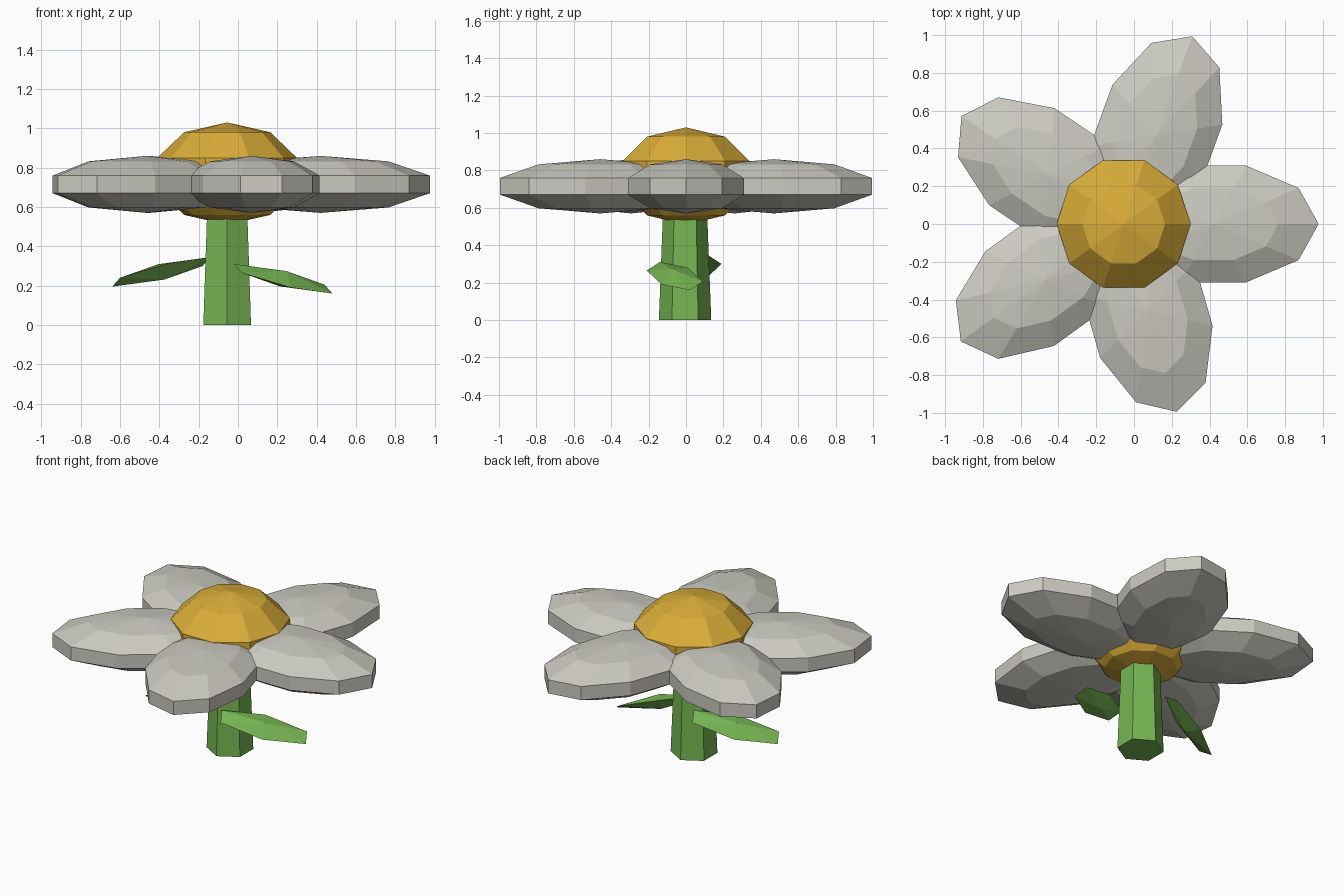
import bpy, bmesh
from math import radians, cos, sin
from mathutils import Matrix, Vector

if "Cube" in bpy.data.objects:
    bpy.data.objects.remove(bpy.data.objects["Cube"])


def material(name, color):
    m = bpy.data.materials.new(name)
    m.diffuse_color = (*color, 1)
    m.use_nodes = True
    m.node_tree.nodes["Principled BSDF"].inputs["Base Color"].default_value = m.diffuse_color
    return m


WHITE = material("petal_white", (0.60, 0.59, 0.53))
YELLOW = material("center_yellow", (0.70, 0.42, 0.04))
GREEN = material("leaf_green", (0.18, 0.46, 0.085))


def finish(name, bm, mat):
    bmesh.ops.recalc_face_normals(bm, faces=bm.faces)
    mesh = bpy.data.meshes.new(name)
    bm.to_mesh(mesh)
    bm.free()
    mesh.materials.append(mat)
    ob = bpy.data.objects.new(name, mesh)
    bpy.context.collection.objects.link(ob)
    return ob


def faceted_blob(name, center, radii, angle, mat):
    """Ten-sided, five-ring ellipsoid with a flat side facing its heading."""
    bm = bmesh.new()
    bmesh.ops.create_uvsphere(bm, u_segments=10, v_segments=5, radius=1)
    place = (Matrix.Translation(center) @ Matrix.Rotation(radians(angle), 4, 'Z')
             @ Matrix.Diagonal((*radii, 1)) @ Matrix.Rotation(radians(18), 4, 'Z'))
    bmesh.ops.transform(bm, matrix=place, verts=bm.verts)
    return finish(name, bm, mat)


# Domed flower center
faceted_blob("flower_center", (-0.055, 0, 0.77), (0.373, 0.373, 0.26), 0, YELLOW)

# Five petals: x, y, heading
petals = [(0.42, 0, 0), (0.118, 0.47, 70), (-0.451, 0.26, 146),
          (-0.466, -0.294, 216), (0.071, -0.458, -74)]
for i, (x, y, heading) in enumerate(petals):
    faceted_blob(f"petal_{i + 1}", (x, y, 0.715), (0.586, 0.342, 0.145), heading, WHITE)

# Tapered six-sided stem with a corner facing front
bm = bmesh.new()
rings = []
for radius, z in ((0.14, 0), (0.117, 0.6)):
    rings.append([bm.verts.new((-0.055 + radius * cos(radians(30 + 60 * k)),
                                -0.005 + radius * sin(radians(30 + 60 * k)), z))
                  for k in range(6)])
    bm.faces.new(rings[-1])
for k in range(6):
    n = (k + 1) % 6
    bm.faces.new((rings[0][k], rings[0][n], rings[1][n], rings[1][k]))
finish("stem", bm, GREEN)

# Leaves: skewed hexagon outline with a peak above and below
along = Vector((0.25, 0.08, -0.075))
side = Vector((0.04, -0.07, -0.045))
peak = side.cross(along).normalized() * 0.045
rim = [along, along - side, -side, -along, side - along, side]


def leaf(name, center, turn):
    bm = bmesh.new()
    spin = Matrix.Rotation(radians(turn), 3, 'Z')
    ring = [bm.verts.new(spin @ p + Vector(center)) for p in rim]
    for tip in (peak, -peak):
        v = bm.verts.new(spin @ tip + Vector(center))
        for a, b in zip(ring, ring[1:] + ring[:1]):
            bm.faces.new((a, b, v))
    finish(name, bm, GREEN)


leaf("right_leaf", (0.23, -0.06, 0.235), 0)
leaf("left_leaf", (-0.39, 0.04, 0.27), 180)
